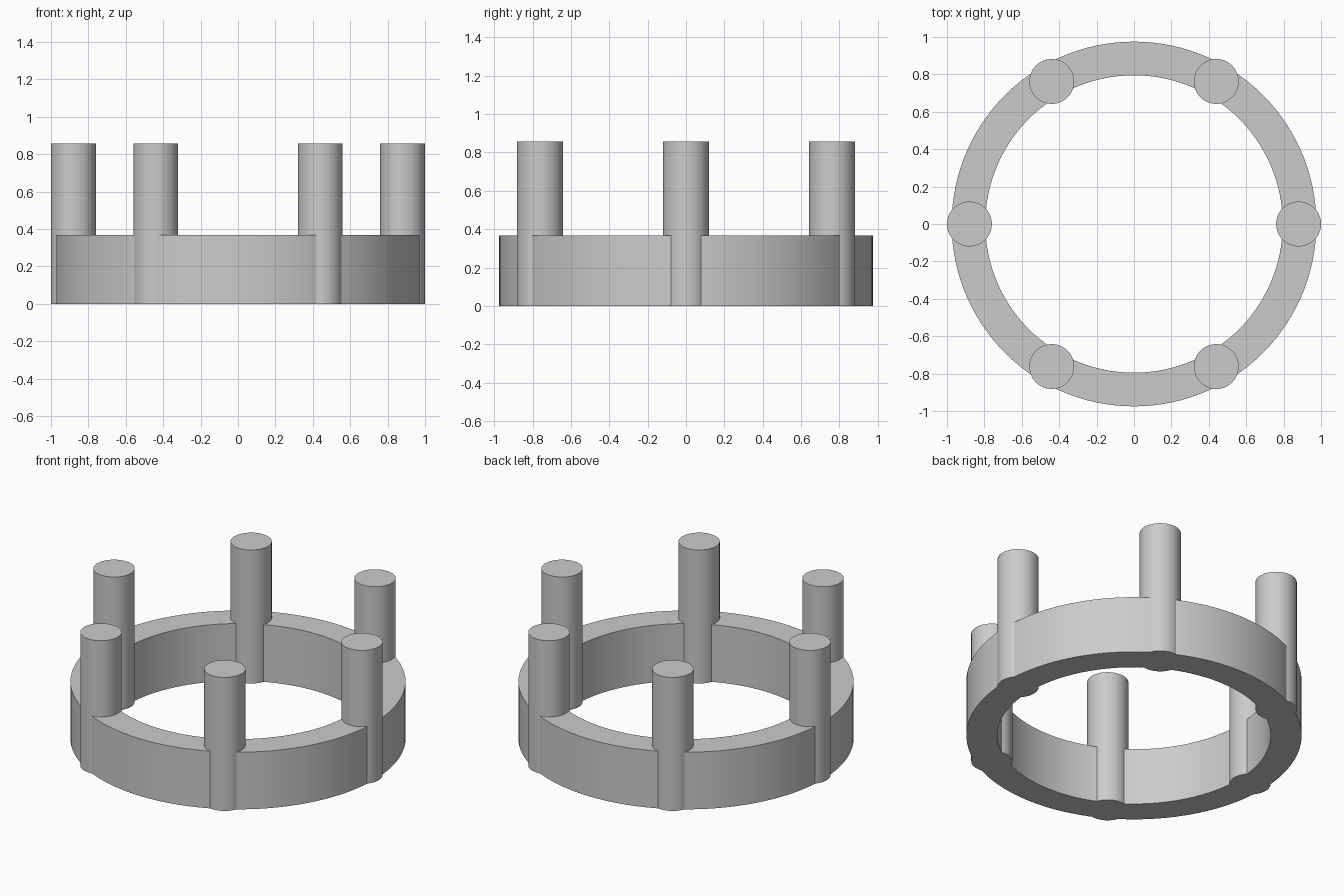
import bpy
import bmesh
from math import cos, sin, tau, radians

OUTER, INNER, RING_H = 0.975, 0.795, 0.367
POST_R, POST_H, POST_COUNT = 0.12, 0.857, 6
POST_ORBIT = 1.0 - POST_R

cube = bpy.data.objects.get("Cube")
if cube:
    bpy.data.objects.remove(cube, do_unlink=True)

# Single plain grey
grey = bpy.data.materials.new("plain_grey")
grey.use_nodes = True
colour = (0.6, 0.6, 0.6, 1)
grey.diffuse_color = colour
grey.node_tree.nodes["Principled BSDF"].inputs["Base Color"].default_value = colour


def make_object(name, bm):
    bmesh.ops.recalc_face_normals(bm, faces=bm.faces)
    mesh = bpy.data.meshes.new(name)
    bm.to_mesh(mesh)
    bm.free()
    mesh.materials.append(grey)
    obj = bpy.data.objects.new(name, mesh)
    bpy.context.collection.objects.link(obj)
    bpy.ops.object.select_all(action="DESELECT")
    obj.select_set(True)
    bpy.context.view_layer.objects.active = obj
    bpy.ops.object.shade_smooth_by_angle(angle=radians(30))
    return obj


# Ring: rectangular section revolved about the upright axis
bm = bmesh.new()
section = [(INNER, 0), (OUTER, 0), (OUTER, RING_H), (INNER, RING_H)]
verts = [bm.verts.new((r, 0, z)) for r, z in section]
edges = [bm.edges.new((verts[i], verts[i - 1])) for i in range(len(verts))]
bmesh.ops.spin(bm, geom=verts + edges, cent=(0, 0, 0), axis=(0, 0, 1),
               angle=tau, steps=120, use_merge=True)
bmesh.ops.remove_doubles(bm, verts=bm.verts, dist=1e-5)
make_object("base_ring", bm)

# Round posts, evenly spaced and standing through the ring
for i in range(POST_COUNT):
    angle = tau * i / POST_COUNT
    bm = bmesh.new()
    bmesh.ops.create_cone(bm, cap_ends=True, segments=48, radius1=POST_R,
                          radius2=POST_R, depth=POST_H)
    bmesh.ops.translate(bm, verts=bm.verts, vec=(
        POST_ORBIT * cos(angle), POST_ORBIT * sin(angle), POST_H / 2))
    make_object(f"post_{i + 1}", bm)
